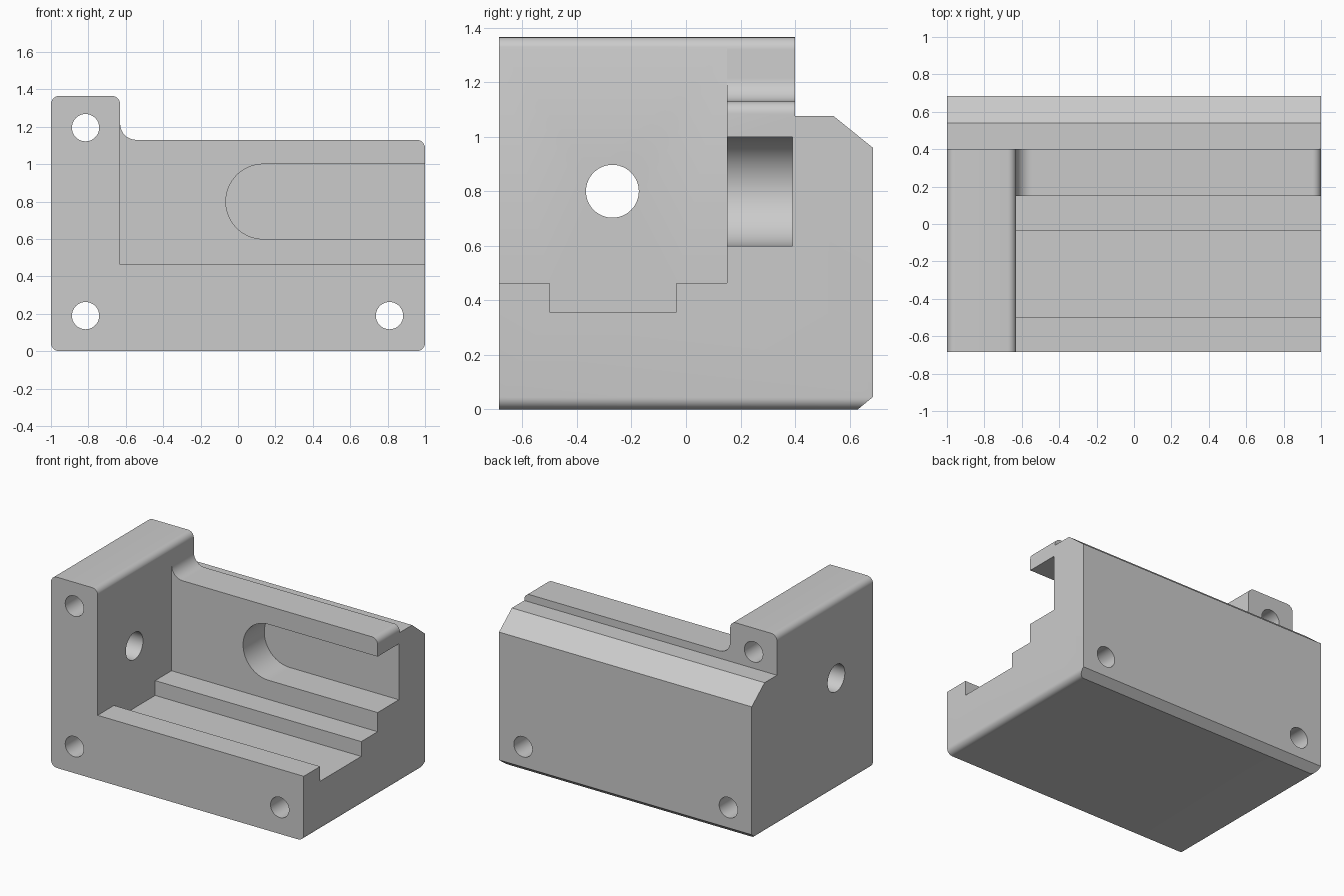
import bpy, bmesh, math
from mathutils import Vector

if "Cube" in bpy.data.objects:
    bpy.data.objects.remove(bpy.data.objects["Cube"], do_unlink=True)

grey = bpy.data.materials.new("light_grey")
grey.use_nodes = True
grey.diffuse_color = (0.6, 0.6, 0.6, 1)
grey.node_tree.nodes["Principled BSDF"].inputs["Base Color"].default_value = (0.6, 0.6, 0.6, 1)


def arc(cx, cz, r, start, end, steps=8):
    """Points on an arc, angles in degrees."""
    angles = [math.radians(start + (end - start) * i / steps) for i in range(steps + 1)]
    return [(cx + r * math.cos(a), cz + r * math.sin(a)) for a in angles]


def prism(name, profile, axis, low, high):
    """Extrude a 2D profile along x (points are y, z) or y (points are x, z)."""
    def place(p, t):
        return Vector((t, p[0], p[1])) if axis == "x" else Vector((p[0], t, p[1]))
    bm = bmesh.new()
    face = bm.faces.new([bm.verts.new(place(p, low)) for p in profile])
    moved = bmesh.ops.extrude_face_region(bm, geom=[face])["geom"]
    shift = place((0, 0), high - low)
    bmesh.ops.translate(bm, vec=shift, verts=[v for v in moved if isinstance(v, bmesh.types.BMVert)])
    bmesh.ops.recalc_face_normals(bm, faces=bm.faces)
    mesh = bpy.data.meshes.new(name)
    bm.to_mesh(mesh)
    bm.free()
    mesh.materials.append(grey)
    obj = bpy.data.objects.new(name, mesh)
    bpy.context.collection.objects.link(obj)
    return obj


def combine(body, cutter, operation="DIFFERENCE"):
    """Apply a boolean and remove its helper."""
    cutter.hide_render = True
    mod = body.modifiers.new(cutter.name, "BOOLEAN")
    mod.object, mod.operation, mod.solver = cutter, operation, "EXACT"
    bpy.ops.object.select_all(action="DESELECT")
    bpy.context.view_layer.objects.active = body
    body.select_set(True)
    bpy.ops.object.modifier_apply(modifier=mod.name)
    bpy.data.objects.remove(cutter, do_unlink=True)


# Front outline: rounded corners, tall end block, filleted step to the rear wall
r = 0.045
fillet = 0.085
block_x = -0.63
wall_z, block_z = 1.13, 1.365
outline = (
    arc(-1 + r, r, r, 180, 270)
    + arc(1 - r, r, r, 270, 360)
    + arc(1 - r, wall_z - r, r, 0, 90)
    + arc(block_x + fillet, wall_z + fillet, fillet, 270, 180)
    + arc(block_x - r, block_z - r, r, 0, 90)
    + arc(-1 + r, block_z - r, r, 90, 180)
)
body = prism("bracket_body", outline, "y", -0.685, 0.685)

# Side outline: rear ledge and chamfers
side = [(-0.8, -0.045), (0.575, -0.045), (0.685, 0.045), (0.685, 0.96),
        (0.54, 1.077), (0.4, 1.077), (0.4, 1.5), (-0.8, 1.5)]
combine(body, prism("side_outline", side, "x", -1.1, 1.1), "INTERSECT")

# Open pocket with a channel in its floor
pocket = [(-0.8, 0.463), (-0.5, 0.463), (-0.5, 0.357), (-0.035, 0.357),
          (-0.035, 0.463), (0.15, 0.463), (0.15, 1.5), (-0.8, 1.5)]
combine(body, prism("pocket", pocket, "x", block_x - 0.001, 1.1))

# Blind slot in the rear wall, open at the end
slot = arc(0.135, 0.8, 0.2, 90, 270, 32) + [(1.1, 0.6), (1.1, 1.0)]
combine(body, prism("slot", slot, "y", 0.0, 0.39))

# Bolt holes from front to back
for x, z in [(-0.815, 1.195), (-0.815, 0.19), (0.81, 0.19)]:
    combine(body, prism("bolt_hole", arc(x, z, 0.073, 0, 360, 40)[:-1], "y", -0.8, 0.8))

# Cross hole through the end block
combine(body, prism("cross_hole", arc(-0.27, 0.8, 0.097, 0, 360, 48)[:-1], "x", -1.1, -0.5))

body.select_set(True)
bpy.ops.object.shade_smooth_by_angle(angle=math.radians(25))
